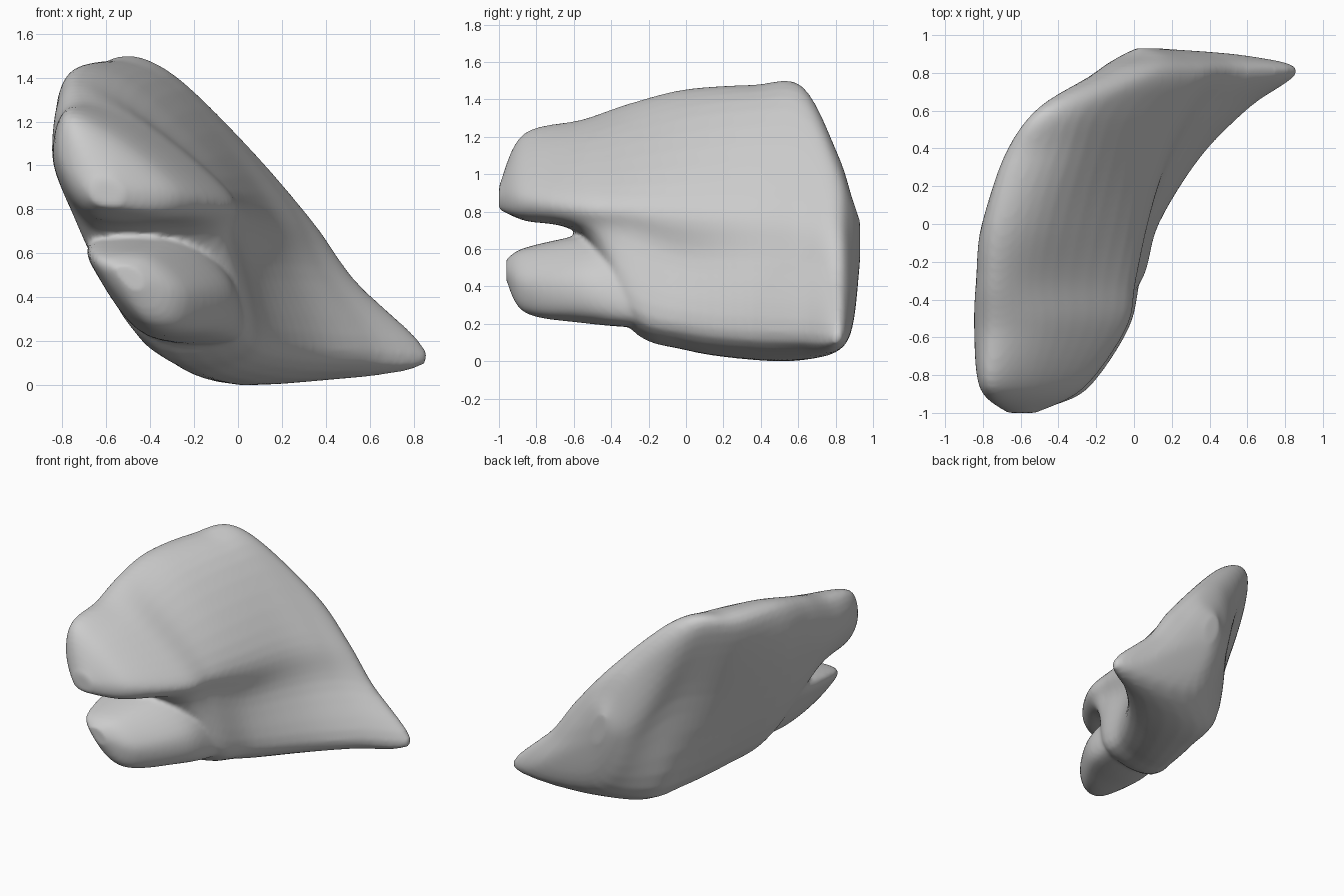
import bpy, bmesh
from mathutils import Vector


def spline(points, steps, closed):
    """Catmull-Rom curve through points."""
    n = len(points)
    get = (lambda i: points[i % n]) if closed else (lambda i: points[max(0, min(n - 1, i))])
    out = []
    for i in range(n if closed else n - 1):
        a, b, c, d = (get(i + k) for k in (-1, 0, 1, 2))
        for s in range(steps):
            t = s / steps
            out.append(0.5 * (2 * b + (c - a) * t + (2 * a - 5 * b + 4 * c - d) * t * t
                              + (3 * b - a - 3 * c + d) * t ** 3))
    if not closed:
        out.append(points[-1])
    return out


def loft(bm, sections):
    """Skin smooth closed x-z sections placed along y."""
    rings = []
    for sec in sections:
        pts = [Vector((sec[i], sec[0], sec[i + 1])) for i in range(1, len(sec), 2)]
        rings.append(spline(pts, 6, True))
    rails = [spline(list(col), 6, False) for col in zip(*rings)]
    grid = [[bm.verts.new(p) for p in rail] for rail in rails]
    n, m = len(grid), len(grid[0])
    for i in range(n):
        for j in range(m - 1):
            k = (i + 1) % n
            bm.faces.new((grid[i][j], grid[k][j], grid[k][j + 1], grid[i][j + 1]))
    for j in (0, m - 1):
        bm.faces.new([rail[j] for rail in grid])


# Front end of the upper lobe and main body.
# Sections: y, then x,z of top-left, top-right, right, mid-right, bottom-right, bottom-left, left
upper_lobe = [
    (-1.00, -.64, .93, -.57, .93, -.52, .88, -.54, .82, -.59, .81, -.65, .83, -.67, .88),
    (-.87, -.77, 1.21, -.56, 1.13, -.30, .92, -.28, .81, -.40, .76, -.68, .78, -.81, 1.0),
    (-.55, -.77, 1.28, -.48, 1.21, -.08, .89, -.07, .75, -.25, .68, -.64, .69, -.84, 1.0),
]
body = [
    (-.30, -.78, 1.36, -.50, 1.28, -.03, .88, -.01, .66, .01, .25, -.47, .25, -.81, 1.0),
    (.00, -.77, 1.42, -.45, 1.36, .03, .87, .06, .56, .11, .15, -.34, .13, -.75, .97),
    (.36, -.68, 1.42, -.35, 1.40, .11, .87, .21, .55, .34, .11, -.22, .07, -.55, .87),
    (.62, -.50, 1.42, -.25, 1.38, .22, .84, .37, .54, .60, .10, -.15, .07, -.34, .85),
    (.81, -.16, 1.08, .06, 1.04, .34, .74, .53, .48, .86, .10, .10, .12, -.17, .65),
    (.89, -.02, .84, .13, .84, .29, .64, .42, .46, .60, .20, .16, .25, -.06, .60),
    (.93, .02, .74, .07, .74, .12, .66, .13, .60, .12, .54, .07, .54, .02, .64),
]
# Lower front lobe, running back into the body
lower_lobe = [
    (-.96, -.56, .54, -.48, .54, -.42, .48, -.44, .43, -.50, .44, -.55, .50),
    (-.86, -.64, .59, -.40, .59, -.24, .44, -.28, .28, -.43, .28, -.60, .47),
    (-.55, -.66, .65, -.30, .66, -.05, .46, -.08, .24, -.42, .23, -.64, .50),
    (-.28, -.62, .68, -.25, .72, -.01, .46, .00, .21, -.38, .22, -.60, .52),
    (.05, -.45, .68, -.25, .72, .05, .44, .07, .22, -.26, .20, -.45, .55),
]

bm = bmesh.new()
loft(bm, upper_lobe + body)
loft(bm, lower_lobe)
bmesh.ops.recalc_face_normals(bm, faces=bm.faces)
mesh = bpy.data.meshes.new("split_slab")
bm.to_mesh(mesh)
bm.free()
slab = bpy.data.objects.new("split_slab", mesh)
bpy.context.collection.objects.link(slab)

# Fuse the two lofts and soften the join
fuse = slab.modifiers.new("fuse", 'REMESH')
fuse.mode = 'VOXEL'
fuse.voxel_size = 0.016
fuse.use_smooth_shade = True
soft = slab.modifiers.new("soften", 'SMOOTH')
soft.factor = 0.5
soft.iterations = 6
